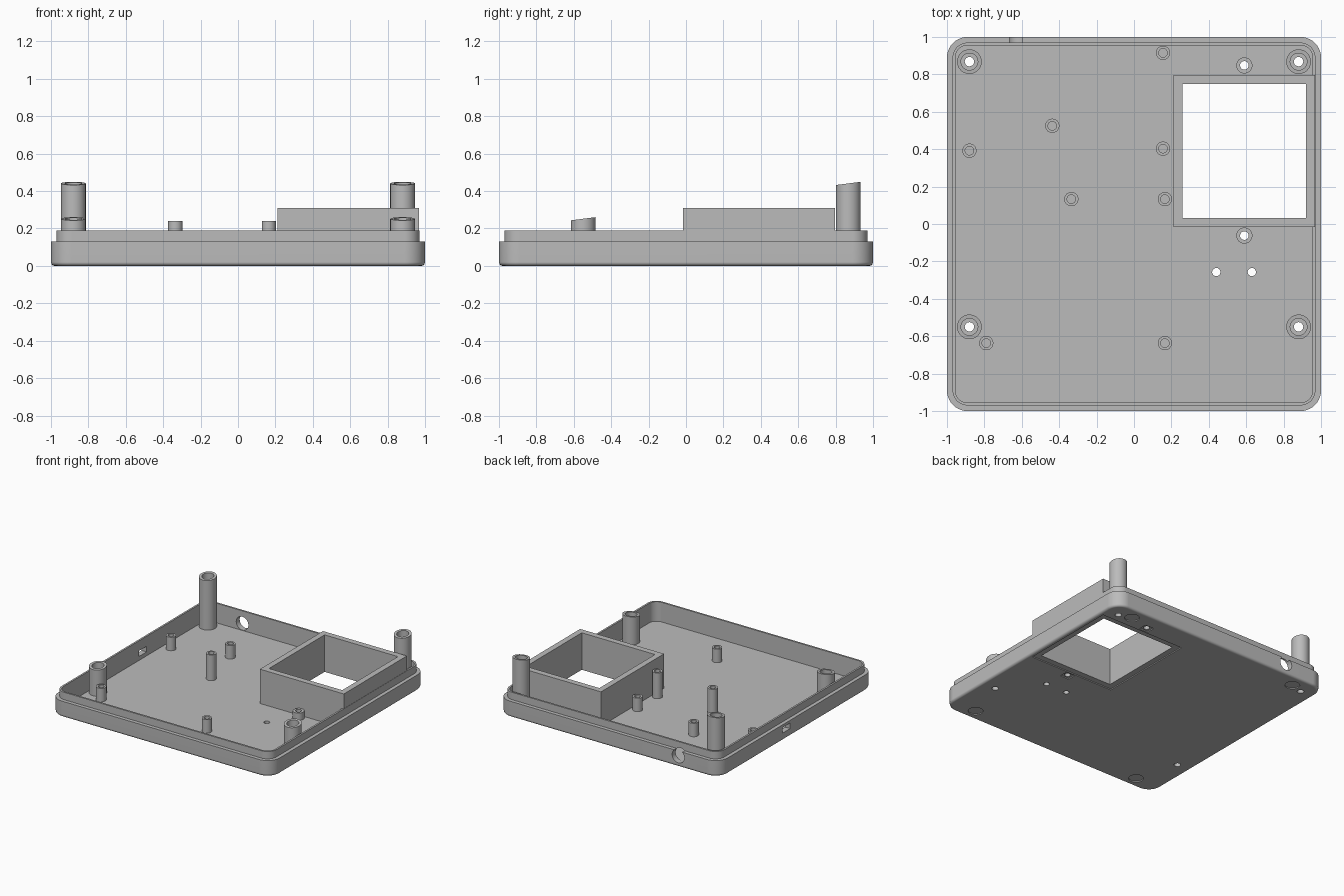
import bpy, bmesh, math

if "Cube" in bpy.data.objects:
    bpy.data.objects.remove(bpy.data.objects["Cube"])

grey = bpy.data.materials.new("plain_grey")
grey.use_nodes = True
grey.diffuse_color = (0.5, 0.5, 0.5, 1)
grey.node_tree.nodes["Principled BSDF"].inputs["Base Color"].default_value = (0.5, 0.5, 0.5, 1)

FLOOR, RIM, LIP = 0.03, 0.13, 0.19


def circle(x, y, z, r, n=32):
    return [(x + r * math.cos(2 * math.pi * i / n), y + r * math.sin(2 * math.pi * i / n), z)
            for i in range(n)]


def rectangle(x0, x1, y0, y1, z):
    return [(x0, y0, z), (x1, y0, z), (x1, y1, z), (x0, y1, z)]


def rounded_square(half, radius, z, steps=10):
    pts = []
    for corner in range(4):
        mid = math.pi * (corner / 2 + 0.25)
        cx = math.copysign(half - radius, math.cos(mid))
        cy = math.copysign(half - radius, math.sin(mid))
        for i in range(steps + 1):
            a = math.pi / 2 * (corner + i / steps)
            pts.append((cx + radius * math.cos(a), cy + radius * math.sin(a), z))
    return pts


def loft(name, rings, loop=False):
    """Skin a list of rings; cap both ends, or join last to first."""
    bm = bmesh.new()
    rows = [[bm.verts.new(p) for p in ring] for ring in rings]
    n = len(rows[0])
    pairs = list(zip(rows, rows[1:])) + ([(rows[-1], rows[0])] if loop else [])
    for a, b in pairs:
        for i in range(n):
            j = (i + 1) % n
            bm.faces.new((a[i], a[j], b[j], b[i]))
    if not loop:
        bm.faces.new(rows[0])
        bm.faces.new(rows[-1])
    bmesh.ops.recalc_face_normals(bm, faces=bm.faces)
    mesh = bpy.data.meshes.new(name)
    bm.to_mesh(mesh)
    bm.free()
    mesh.materials.append(grey)
    ob = bpy.data.objects.new(name, mesh)
    bpy.context.collection.objects.link(ob)
    return ob


def activate(ob):
    bpy.ops.object.select_all(action='DESELECT')
    ob.select_set(True)
    bpy.context.view_layer.objects.active = ob


def smooth(ob):
    activate(ob)
    bpy.ops.object.shade_smooth_by_angle(angle=math.radians(35))
    mod = ob.modifiers.new("flat_normals", 'WEIGHTED_NORMAL')
    mod.keep_sharp = True


def cut(target, cutter):
    cutter.hide_render = True
    mod = target.modifiers.new("cut", 'BOOLEAN')
    mod.operation, mod.solver, mod.object = 'DIFFERENCE', 'EXACT', cutter
    activate(target)
    bpy.ops.object.modifier_apply(modifier=mod.name)
    bpy.data.objects.remove(cutter)


def drill(x, y, r, z0=-0.1, z1=0.1):
    cut(tray, loft("drill", [circle(x, y, z0, r), circle(x, y, z1, r)]))


def block(x0, x1, y0, y1, z0, z1):
    cut(tray, loft("block", [rectangle(x0, x1, y0, y1, z0), rectangle(x0, x1, y0, y1, z1)]))


def tube(name, x, y, outer, inner, height, slope=0.0):
    """Hollow boss on the floor; its top may lean along y."""
    ob = loft(name, [circle(x, y, FLOOR, outer), circle(x, y, height, outer),
                     circle(x, y, height, inner), circle(x, y, FLOOR, inner)], loop=True)
    for v in ob.data.vertices:
        if v.co.z > FLOOR + 0.01:
            v.co.z += slope * (v.co.y - y)
    smooth(ob)


# Tray shell with eased bottom edge, stepped rim and thin lip
profile = [(0.02, 0), (0.01, 0.003), (0.003, 0.01), (0, 0.02), (0, RIM), (0.03, RIM),
           (0.03, LIP), (0.045, LIP), (0.045, RIM), (0.045, FLOOR)]
tray = loft("tray", [rounded_square(1 - inset, 0.11 - inset, z) for inset, z in profile])

# Window: shallow frame recess below, opening through the floor
X0, X1, Y0, Y1, WALL = 0.21, 0.968, -0.017, 0.797, 0.048
block(X0, X1, Y0, Y1, -0.1, 0.008)
block(X0 + WALL, X1 - WALL, Y0 + WALL, Y1 - WALL, -0.1, 0.1)

# Window housing
housing = loft("window_housing", [
    rectangle(X0, X1, Y0, Y1, FLOOR),
    rectangle(X0, X1, Y0, Y1, 0.31),
    rectangle(X0 + WALL, X1 - WALL, Y0 + WALL, Y1 - WALL, 0.31),
    rectangle(X0 + WALL, X1 - WALL, Y0 + WALL, Y1 - WALL, FLOOR)], loop=True)

# Corner screw posts with leaning tops, and foot recesses beneath
for side, sx in (("right", -1), ("left", 1)):
    for end, y, top in (("front", -0.55, 0.252), ("back", 0.868, 0.441)):
        tube(f"{end}_{side}_post", sx * 0.88, y, 0.066, 0.045, top, slope=0.13)
        drill(sx * 0.88, y, 0.025)
    for sy in (-1, 1):
        drill(sx * 0.775, sy * 0.9, 0.055, z1=0.008)

# Screw bosses beside the window, with square nut recesses beneath
for name, y in (("front", -0.062), ("back", 0.848)):
    tube(f"{name}_window_boss", 0.59, y, 0.043, 0.023, 0.09)
    block(0.55, 0.63, y - 0.035, y + 0.035, -0.1, 0.008)
    drill(0.59, y, 0.023)

# Small floor holes
for x in (0.44, 0.63):
    drill(x, -0.257, 0.022)

# Board pegs
pegs = [(0.155, 0.915, 0.14), (-0.437, 0.525, 0.14), (-0.88, 0.392, 0.14), (0.155, 0.403, 0.14),
        (-0.335, 0.133, 0.24), (0.165, 0.133, 0.24), (-0.79, -0.637, 0.14), (0.165, -0.637, 0.14)]
for i, (x, y, top) in enumerate(pegs):
    tube(f"board_peg_{i + 1}", x, y, 0.038, 0.023, top)

# Round socket hole in the back wall and slot in the right wall
socket = loft("socket", [[(x - 0.63, y, z + 0.088) for x, z, _ in circle(0, 0, 0, 0.055)]
                         for y in (0.9, 1.1)])
cut(tray, socket)
block(-1.1, -0.92, 0.085, 0.185, 0.062, 0.108)

smooth(tray)
